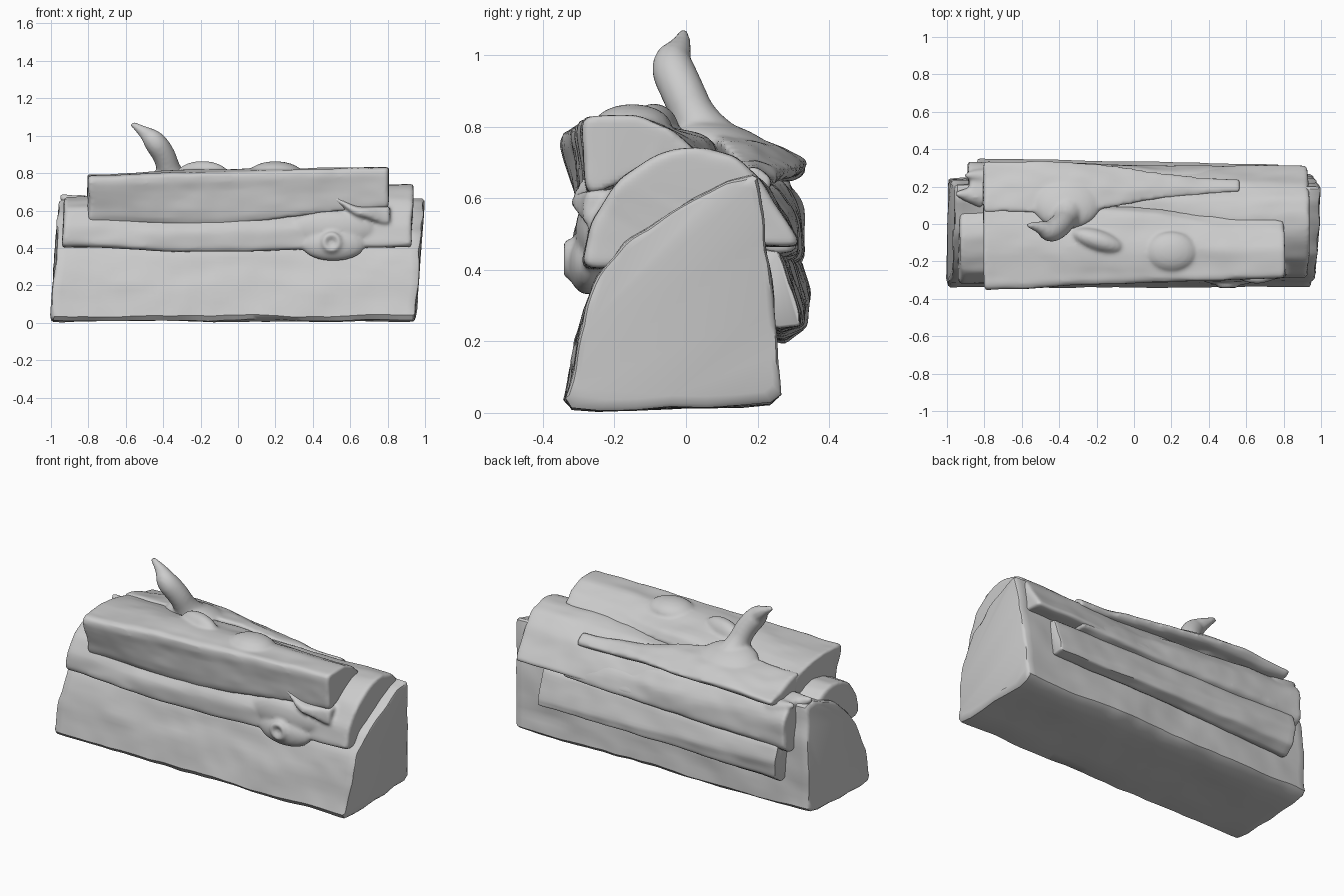
import bpy, bmesh
from mathutils import Vector, noise

if "Cube" in bpy.data.objects:
    bpy.data.objects.remove(bpy.data.objects["Cube"])


def finish(obj, angle=0.7):
    bpy.ops.object.select_all(action='DESELECT')
    bpy.context.view_layer.objects.active = obj
    obj.select_set(True)
    bpy.ops.object.shade_smooth_by_angle(angle=angle)


def ring(profile, k=6, passes=2):
    """Subdivide a closed (y, z) outline and soften its corners."""
    n = len(profile)
    pts = [Vector(profile[i]).lerp(Vector(profile[(i + 1) % n]), j / k)
           for i in range(n) for j in range(k)]
    for _ in range(passes):
        m = len(pts)
        pts = [(pts[i - 1] + pts[i] * 2 + pts[(i + 1) % m]) / 4 for i in range(m)]
    return pts


def split_log(name, stations, rough=0.012, lean=0.0, steps=56, seed=0, passes=2):
    """Loft (x, outline) stations into a rough piece of wood with rounded ends."""
    xs = [s[0] for s in stations]
    rings = [ring(s[1], passes=passes) for s in stations]
    x0, x1 = xs[0], xs[-1]
    bm = bmesh.new()
    loops = []
    for i in range(-2, steps + 3):
        t = min(max(i / steps, 0), 1)
        x = x0 + (x1 - x0) * t
        s = max(j for j in range(len(xs) - 1) if xs[j] <= x + 1e-6)
        f = (x - xs[s]) / (xs[s + 1] - xs[s])
        f = f * f * (3 - 2 * f) if len(xs) > 2 else f
        pts = [a.lerp(b, f) for a, b in zip(rings[s], rings[s + 1])]
        c = sum(pts, Vector((0, 0))) / len(pts)
        over = max(-i, i - steps, 0)               # extra rings round the ends
        side = -1 if i < 0 else 1
        shrink = (1, 0.975, 0.92)[over]
        xx = x + side * (0, 0.010, 0.014)[over]
        loop = []
        for p in pts:
            q = c + (p - c) * shrink
            v = Vector((xx + lean * (q.y - 0.35), q.x, q.y))
            d = noise.noise_vector(Vector((v.x * 3, v.y * 7, v.z * 7 + seed)))
            d += noise.noise_vector(Vector((v.x * 9, v.y * 15, v.z * 15 + seed))) * 0.4
            v += d * rough
            v.z = max(v.z, 0)
            loop.append(bm.verts.new(v))
        loops.append(loop)
    n = len(loops[0])
    for a, b in zip(loops, loops[1:]):
        for j in range(n):
            bm.faces.new((a[j], a[(j + 1) % n], b[(j + 1) % n], b[j]))
    bm.faces.new(loops[0][::-1])
    bm.faces.new(loops[-1])
    bmesh.ops.recalc_face_normals(bm, faces=bm.faces)
    me = bpy.data.meshes.new(name)
    bm.to_mesh(me)
    bm.free()
    obj = bpy.data.objects.new(name, me)
    bpy.context.collection.objects.link(obj)
    finish(obj)
    return obj


def limb(name, points):
    """Tapered round limb through (x, y, z, radius) points."""
    cu = bpy.data.curves.new(name, 'CURVE')
    cu.dimensions = '3D'
    cu.bevel_depth = 1
    cu.bevel_resolution = 5
    cu.use_fill_caps = True
    sp = cu.splines.new('NURBS')
    sp.points.add(len(points) - 1)
    for p, (x, y, z, r) in zip(sp.points, points):
        p.co = (x, y, z, 1)
        p.radius = r
    sp.use_endpoint_u = True
    sp.order_u = 3
    sp.resolution_u = 8
    obj = bpy.data.objects.new(name, cu)
    bpy.context.collection.objects.link(obj)
    bpy.ops.object.select_all(action='DESELECT')
    bpy.context.view_layer.objects.active = obj
    obj.select_set(True)
    bpy.ops.object.convert(target='MESH')
    return bpy.context.object


def knob(name, loc, size, rot=(0, 0, 0)):
    bpy.ops.mesh.primitive_uv_sphere_add(segments=24, ring_count=14, location=loc, rotation=rot)
    o = bpy.context.object
    o.name = name
    o.scale = size
    return o


def fuse(main, extras, smooth=5):
    """Melt extra lumps into a log as one continuous skin."""
    bpy.ops.object.select_all(action='DESELECT')
    for o in extras + [main]:
        o.select_set(True)
    bpy.context.view_layer.objects.active = main
    bpy.ops.object.join()
    r = main.modifiers.new("melt", 'REMESH')
    r.mode = 'VOXEL'
    r.voxel_size = 0.011
    s = main.modifiers.new("soften", 'SMOOTH')
    s.factor = 0.5
    s.iterations = smooth
    for m in ("melt", "soften"):
        bpy.ops.object.modifier_apply(modifier=m)
    finish(main, 1.0)


# Large bottom log, split with a curved front
base_right = [(-0.345, 0.005), (0.26, 0.02), (0.255, 0.2), (0.225, 0.45), (0.20, 0.665), (0.12, 0.655),
              (-0.02, 0.58), (-0.15, 0.49), (-0.25, 0.38), (-0.295, 0.22)]
base_left = [(-0.345, 0.005), (0.25, 0.02), (0.245, 0.2), (0.23, 0.45), (0.21, 0.65), (0.13, 0.66),
             (-0.02, 0.60), (-0.15, 0.50), (-0.25, 0.38), (-0.315, 0.2)]
split_log("bottom_log", [(-0.965, base_left), (0.96, base_right)], lean=0.07, rough=0.012, passes=1)

# Half-round middle log lying over it, with a knot and torn flake on the front
mid_right = [(-0.29, 0.40), (-0.27, 0.53), (-0.19, 0.65), (-0.08, 0.725), (0.03, 0.745),
             (0.14, 0.715), (0.22, 0.64), (0.28, 0.54), (0.325, 0.465), (0.18, 0.47), (-0.1, 0.42)]
mid_centre = [(-0.31, 0.37), (-0.315, 0.49), (-0.24, 0.60), (-0.10, 0.68), (0.02, 0.72),
              (0.14, 0.71), (0.23, 0.64), (0.29, 0.54), (0.32, 0.45), (0.18, 0.45), (-0.1, 0.41)]
mid_left = [(-0.32, 0.40), (-0.31, 0.52), (-0.26, 0.61), (-0.18, 0.655), (-0.08, 0.675),
            (0.0, 0.66), (0.06, 0.62), (0.10, 0.56), (0.10, 0.46), (0.02, 0.43), (-0.1, 0.41)]
middle = split_log("middle_log", [(-0.93, mid_left), (-0.2, mid_centre), (0.91, mid_right)],
                   rough=0.009, lean=0.04, seed=5)
flake_a = [(-0.25, 0.665), (-0.28, 0.68), (-0.295, 0.67), (-0.26, 0.63)]
flake_b = [(-0.22, 0.63), (-0.32, 0.61), (-0.325, 0.57), (-0.22, 0.54)]
flake_c = [(-0.22, 0.63), (-0.285, 0.62), (-0.295, 0.53), (-0.22, 0.52)]
flake = split_log("front_flake", [(0.49, flake_a), (0.66, flake_b), (0.80, flake_c)],
                  rough=0.006, steps=14)
bpy.ops.mesh.primitive_torus_add(location=(0.50, -0.325, 0.43), rotation=(1.57, 0, 0),
                                 major_radius=0.04, minor_radius=0.018)
fuse(middle, [flake, bpy.context.object,
              knob("knot", (0.51, -0.275, 0.415), (0.17, 0.055, 0.085)),
              knob("knot_rise", (0.50, -0.26, 0.50), (0.24, 0.05, 0.10))])

# Top wedge log with two swellings
top_right = [(-0.295, 0.825), (-0.275, 0.60), (-0.13, 0.67), (0.03, 0.725), (-0.03, 0.78), (-0.15, 0.835)]
top_mid = [(-0.335, 0.81), (-0.285, 0.50), (-0.1, 0.6), (0.11, 0.70), (0.08, 0.765), (-0.12, 0.82)]
top_left = [(-0.365, 0.785), (-0.29, 0.53), (-0.1, 0.58), (0.12, 0.66), (0.11, 0.75), (-0.12, 0.795)]
top = split_log("top_log", [(-0.79, top_left), (-0.25, top_mid), (0.79, top_right)],
                rough=0.010, seed=11, passes=1)
fuse(top, [knob("swelling_right", (0.20, -0.15, 0.80), (0.14, 0.11, 0.063)),
           knob("swelling_left", (-0.19, -0.09, 0.785), (0.15, 0.06, 0.08), (0, 0, -0.3))], 3)

# Sloping bark sheet behind the top log, tapering right, with the broken branch stub
bark_left = [(0.05, 0.77), (0.16, 0.75), (0.27, 0.71), (0.34, 0.69), (0.31, 0.65), (0.1, 0.64)]
bark_mid = [(0.05, 0.79), (0.17, 0.77), (0.28, 0.735), (0.345, 0.70), (0.30, 0.65), (0.1, 0.66)]
bark_tip = [(0.17, 0.685), (0.20, 0.685), (0.23, 0.66), (0.24, 0.64), (0.22, 0.62), (0.18, 0.63)]
bark = split_log("bark_sheet_with_branch", [(-0.79, bark_left), (-0.4, bark_mid), (0.55, bark_tip)],
                 rough=0.014, seed=3)
stub = limb("branch_stub", [(-0.34, 0.10, 0.66, 0.10), (-0.35, 0.07, 0.74, 0.10), (-0.37, 0.025, 0.82, 0.062),
                            (-0.395, -0.01, 0.90, 0.062), (-0.45, -0.045, 0.975, 0.062),
                            (-0.50, -0.015, 1.02, 0.032), (-0.57, -0.005, 1.065, 0.014)])
fuse(bark, [stub, knob("branch_root", (-0.36, 0.12, 0.73), (0.19, 0.16, 0.075), (-0.35, 0, 0))], 6)

# Back slabs leaning against the bottom log
upper_l = [(0.12, 0.69), (0.27, 0.66), (0.335, 0.58), (0.335, 0.42), (0.26, 0.38), (0.15, 0.42)]
upper_r = [(0.15, 0.66), (0.22, 0.62), (0.27, 0.54), (0.315, 0.45), (0.25, 0.44), (0.15, 0.46)]
upper = split_log("upper_back_slab", [(-0.87, upper_l), (0.6, upper_r)], rough=0.012, seed=8)
lower_r = [(0.22, 0.46), (0.26, 0.45), (0.32, 0.28), (0.32, 0.245), (0.25, 0.24), (0.21, 0.3)]
lower_l = [(0.20, 0.45), (0.32, 0.43), (0.355, 0.33), (0.34, 0.24), (0.28, 0.195), (0.21, 0.21)]
split_log("lower_back_slab", [(-0.82, lower_l), (0.76, lower_r)], rough=0.009, seed=14, passes=1)

# Ragged splinters on the left end
spikes = [limb(f"splinter_{i}", [(x + 0.14, y - 0.02, z - 0.06, 0.06),
                                 (x + 0.05, y, z - 0.035, 0.04), (x, y, z, 0.012)])
          for i, (x, y, z) in enumerate([(-0.95, 0.16, 0.68), (-0.90, 0.26, 0.67)])]
fuse(upper, spikes, 3)
